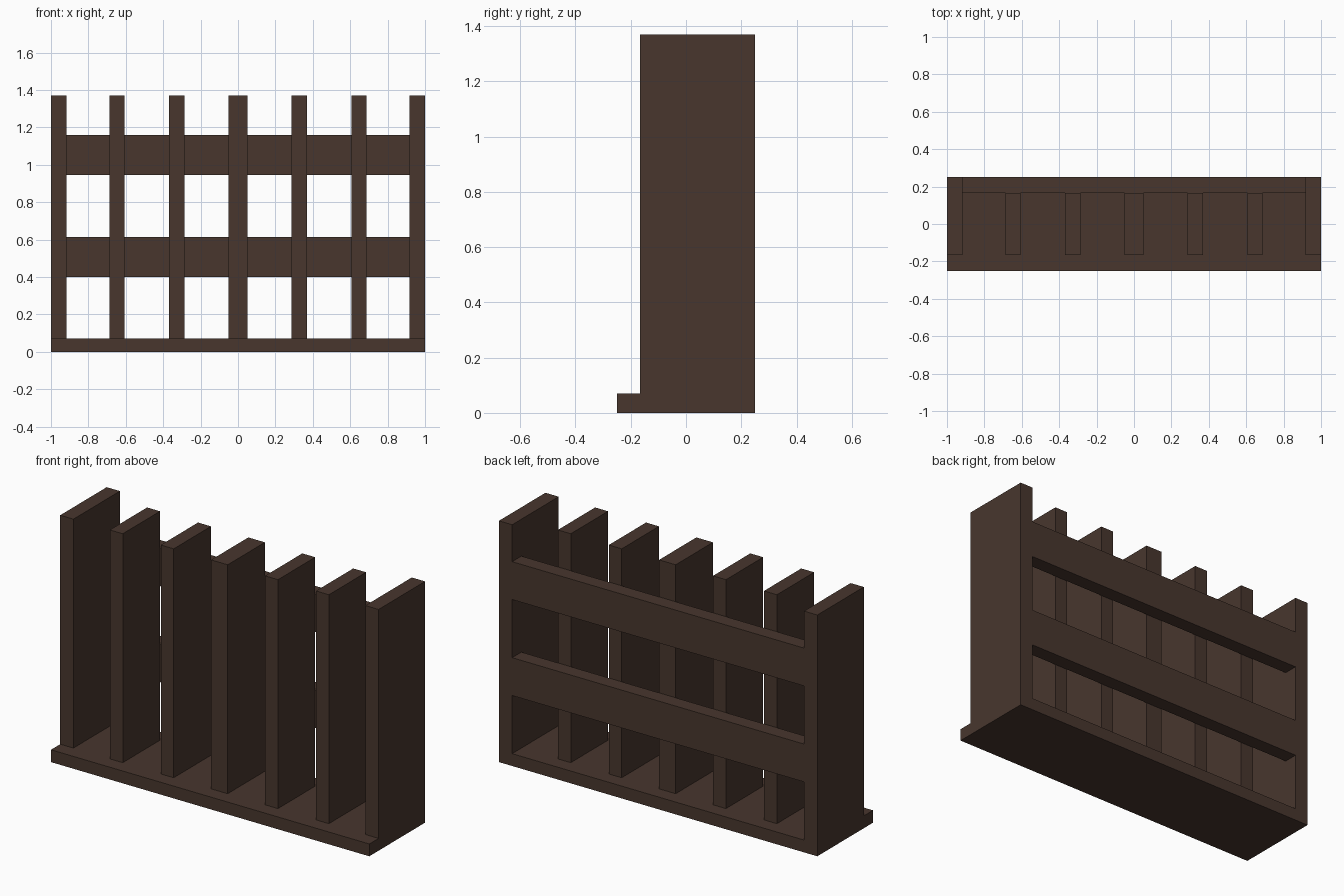
import bpy

if "Cube" in bpy.data.objects:
    bpy.data.objects.remove(bpy.data.objects["Cube"])

wood = bpy.data.materials.new("dark_wood")
wood.diffuse_color = (0.065, 0.037, 0.027, 1)
wood.use_nodes = True
wood.node_tree.nodes["Principled BSDF"].inputs["Base Color"].default_value = wood.diffuse_color


def box(name, x, y, z):
    """Box from (min, max) pairs per axis."""
    verts = [(a, b, c) for a in x for b in y for c in z]
    faces = [(0, 1, 3, 2), (4, 6, 7, 5), (0, 4, 5, 1),
             (2, 3, 7, 6), (0, 2, 6, 4), (1, 5, 7, 3)]
    mesh = bpy.data.meshes.new(name)
    mesh.from_pydata(verts, [], faces)
    mesh.materials.append(wood)
    obj = bpy.data.objects.new(name, mesh)
    bpy.context.collection.objects.link(obj)
    return obj


BASE_TOP, TOP = 0.07, 1.37
FRONT, RAIL_FRONT, BACK = -0.167, 0.167, 0.25

# Base plank
box("base", (-1, 1), (-0.25, BACK), (0, BASE_TOP))

# Deep end panels and dividers, mirrored left and right
for side, s in (("left", -1), ("right", 1)):
    box(f"end_panel_{side}", sorted((s * 0.917, s)), (FRONT, BACK), (BASE_TOP, TOP))
    for i, (a, b) in enumerate(((0.287, 0.368), (0.607, 0.688))):
        box(f"divider_{side}_{i + 1}", sorted((s * a, s * b)),
            (FRONT, RAIL_FRONT), (BASE_TOP, TOP))

# Wider centre divider
box("divider_centre", (-0.052, 0.052), (FRONT, RAIL_FRONT), (BASE_TOP, TOP))

# Rear rails between the end panels
for name, z in (("lower_rail", (0.40, 0.615)), ("upper_rail", (0.945, 1.16))):
    box(name, (-0.917, 0.917), (RAIL_FRONT, BACK), z)
